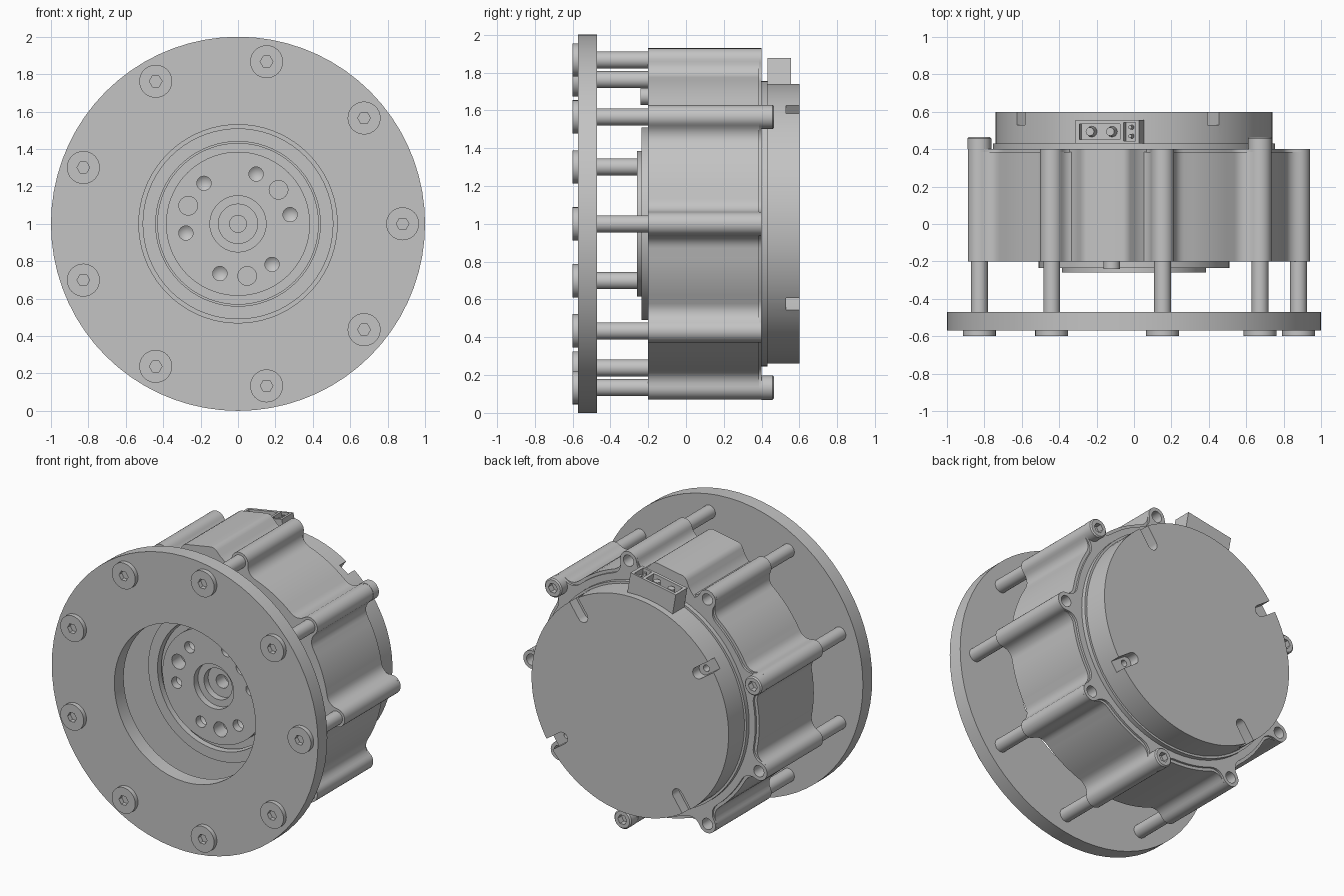
import bpy, bmesh
from math import sin, cos, pi, radians, atan2, acos
from mathutils import Vector, Matrix

cube = bpy.data.objects.get("Cube")
if cube:
    bpy.data.objects.remove(cube)

metal = bpy.data.materials.new("plain_grey_metal")
metal.use_nodes = True
GREY = (0.55, 0.55, 0.55, 1)
metal.diffuse_color = GREY
metal.node_tree.nodes["Principled BSDF"].inputs["Base Color"].default_value = GREY

AXIS_Z = 1.0
BOLT_R = 0.88
STEP = radians(40)


def polar(r, a):
    return r * cos(a), r * sin(a)


def finish(name, bm, x=0, z=0, tilt=0):
    """Turn a bmesh into an object placed relative to the main axis."""
    bmesh.ops.recalc_face_normals(bm, faces=bm.faces)
    mesh = bpy.data.meshes.new(name)
    bm.to_mesh(mesh)
    bm.free()
    mesh.materials.append(metal)
    obj = bpy.data.objects.new(name, mesh)
    obj.location = (x, 0, AXIS_Z + z)
    obj.rotation_euler.y = tilt
    bpy.context.collection.objects.link(obj)
    return obj


def lathe(name, profile, segs=72, closed=False, **place):
    """Spin (radius, y) points around the y axis."""
    bm = bmesh.new()
    verts = [bm.verts.new((r, y, 0)) for r, y in profile]
    edges = [bm.edges.new(p) for p in zip(verts, verts[1:])]
    if closed:
        edges.append(bm.edges.new((verts[-1], verts[0])))
    bmesh.ops.spin(bm, geom=verts + edges, cent=(0, 0, 0), axis=(0, 1, 0),
                   angle=2 * pi, steps=segs)
    bmesh.ops.remove_doubles(bm, verts=bm.verts, dist=1e-5)
    return finish(name, bm, **place)


def prism(name, outline, y0, y1, **place):
    """Extrude an (x, z) outline along y."""
    bm = bmesh.new()
    face = bm.faces.new([bm.verts.new((x, y0, z)) for x, z in outline])
    new = bmesh.ops.extrude_face_region(bm, geom=[face])["geom"]
    moved = [v for v in new if isinstance(v, bmesh.types.BMVert)]
    bmesh.ops.translate(bm, verts=moved, vec=(0, y1 - y0, 0))
    return finish(name, bm, **place)


def cyl(name, r, y0, y1, segs=24, **place):
    return prism(name, [polar(r, 2 * pi * i / segs) for i in range(segs)], y0, y1, **place)


def box(name, x0, x1, y0, y1, z0, z1, **place):
    return prism(name, [(x0, z0), (x1, z0), (x1, z1), (x0, z1)], y0, y1, **place)


def cut(obj, cutters):
    """Subtract the cutters, bake the result and drop the cutters."""
    for c in cutters:
        c.hide_render = True
        m = obj.modifiers.new("cut", "BOOLEAN")
        m.operation, m.solver, m.object = "DIFFERENCE", "EXACT", c
    bpy.context.view_layer.update()
    dg = bpy.context.evaluated_depsgraph_get()
    mesh = bpy.data.meshes.new_from_object(obj.evaluated_get(dg))
    obj.modifiers.clear()
    obj.data = mesh
    for c in cutters:
        bpy.data.objects.remove(c)


def copy_to(obj, name, r, a):
    x, z = polar(r, a)
    new = bpy.data.objects.new(name, obj.data)
    new.location = (x, 0, AXIS_Z + z)
    bpy.context.collection.objects.link(new)


def arc(cx, cy, r, a0, a1, n):
    return [(cx + r * cos(a0 + (a1 - a0) * i / n), cy + r * sin(a0 + (a1 - a0) * i / n))
            for i in range(n + 1)]


def lobed_outline(wall, boss=0.062, fil=0.08):
    """Round wall with nine bolt bosses blended in by fillets."""
    half = acos(((wall + fil) ** 2 + BOLT_R ** 2 - (boss + fil) ** 2)
                / (2 * BOLT_R * (wall + fil)))
    fx, fy = polar(wall + fil, -half)
    toward = atan2(-fy, BOLT_R - fx)
    fillet = arc(fx, fy, fil, pi - half, toward, 6)
    lobe = fillet + arc(BOLT_R, 0, boss, toward - pi, pi - toward, 14)[1:-1]
    lobe += [(x, -y) for x, y in reversed(fillet)]
    lobe += arc(0, 0, wall, half, STEP - half, 6)[1:-1]
    return [tuple(Matrix.Rotation(k * STEP, 2) @ Vector(p)) for k in range(9) for p in lobe]


# Front mounting ring
lathe("mounting_ring", [(0.53, -0.57), (1, -0.57), (1, -0.47), (0.53, -0.47)], closed=True)

# Nine long mounting bolts with hex sockets
bolt = lathe("mounting_bolt_1", [(0, -0.6), (0.088, -0.6), (0.088, -0.57),
                                 (0.045, -0.57), (0.045, -0.15), (0, -0.15)], 32, x=BOLT_R)
cut(bolt, [cyl("hex_cutter", 0.034, -0.7, -0.56, 6, x=BOLT_R)])
for k in range(1, 9):
    copy_to(bolt, f"mounting_bolt_{k + 1}", BOLT_R, k * STEP)

# Housing with a slightly narrower rear rim
housing = prism("housing", lobed_outline(0.82), -0.2, 0.385)
rim = prism("housing_rear_rim", lobed_outline(0.8), 0.385, 0.4)


def boss_holes():
    return [cyl("boss_hole_cutter", 0.038, 0.28, 0.5, x=BOLT_R * cos(k * STEP),
                z=BOLT_R * sin(k * STEP)) for k in range(9)]


cut(rim, boss_holes())
cut(housing, boss_holes() + [cyl("centre_pocket_cutter", 0.48, -0.3, -0.05, 72)])

# Cable hump on top of the housing, between two bosses
TILT = radians(-10)
flank = [(0.21, 0.74), (0.21, 0.8), (0.18, 0.822), (0.155, 0.85), (0.135, 0.882),
         (0.12, 0.898), (0.1, 0.905)]
prism("cable_hump", flank + [(-x, z) for x, z in reversed(flank)], -0.2, 0.4, tilt=TILT)

# Small locating pin on the front of the housing
px, pz = polar(0.685, radians(100))
cyl("locating_pin", 0.045, -0.24, -0.15, x=px, z=pz)

# Front bearing ring
lathe("bearing_ring", [(0.44, -0.1), (0.44, -0.235), (0.51, -0.235),
                       (0.51, -0.19), (0.47, -0.19), (0.47, -0.1)], closed=True)

# Output flange with stepped centre bore and a circle of holes
flange = lathe("output_flange", [(0, -0.08), (0.045, -0.08), (0.045, -0.17), (0.105, -0.17),
                                 (0.105, -0.215), (0.15, -0.215), (0.15, -0.26),
                                 (0.385, -0.26), (0.385, -0.205), (0.432, -0.205),
                                 (0.432, -0.05), (0, -0.05)])
drills = []
for k in range(3):
    mid = radians(40 + 120 * k)
    for off, r in ((-30, 0.038), (0, 0.05), (30, 0.038)):
        x, z = polar(0.283, mid + radians(off))
        if off:
            drill = lathe("tapped_hole_cutter", [(0, -0.3), (r, -0.3), (r, -0.21), (0, -0.18)],
                          24, x=x, z=z)
        else:
            drill = cyl("dowel_hole_cutter", r, -0.3, -0.16, x=x, z=z)
        drills.append(drill)
cut(flange, drills)

# Rear cover with four slotted screw pockets
lathe("cover_step", [(0, 0.38), (0.755, 0.38), (0.755, 0.43), (0, 0.43)])
cover = lathe("rear_cover", [(0, 0.41), (0.74, 0.41), (0.74, 0.6), (0, 0.6)], 96)
slots = []
for k in range(4):
    a = radians(55 + 90 * k)
    round_end = arc(0.62, 0, 0.038, pi / 2, 3 * pi / 2, 10)
    slot = round_end + [(0.8, -0.038), (0.8, 0.038)]
    slots.append(prism("slot_cutter", slot, 0.53, 0.65, tilt=-a))
    x, z = polar(0.64, a)
    slots.append(cyl("screw_hole_cutter", 0.022, 0.46, 0.56, 16, x=x, z=z))
cut(cover, slots)

# Three rear cap screws
sx, sz = polar(BOLT_R, STEP)
screw = lathe("cap_screw_1", [(0, 0.3), (0.036, 0.3), (0.036, 0.4), (0.064, 0.4), (0.064, 0.458),
                              (0.056, 0.466), (0, 0.466)], 32, x=sx, z=sz)
cut(screw, [cyl("hex_cutter", 0.034, 0.425, 0.55, 6, x=sx, z=sz)])
for k in (1, 2):
    copy_to(screw, f"cap_screw_{k + 1}", BOLT_R, STEP + k * radians(120))

# Connector: shell with two cavities facing outward
shell = box("connector_shell", -0.165, 0.18, 0.43, 0.555, 0.68, 0.86, tilt=TILT)
cut(shell, [box("power_cavity_cutter", -0.145, 0.075, 0.452, 0.535, 0.79, 0.95, tilt=TILT),
            box("signal_cavity_cutter", 0.095, 0.16, 0.445, 0.542, 0.79, 0.95, tilt=TILT)])


def pin(name, t, y, r, top):
    """Upright pin in the connector's tilted frame."""
    bm = bmesh.new()
    bmesh.ops.create_cone(bm, cap_ends=True, segments=16, radius1=r, radius2=r * 0.7,
                          depth=top - 0.76, matrix=Matrix.Translation((t, y, (top + 0.76) / 2)))
    finish(name, bm, tilt=TILT)


for i, t in enumerate((-0.09, 0.02)):
    pin(f"power_pin_{i + 1}", t, 0.494, 0.032, 0.85)
for i, y in enumerate((0.47, 0.517)):
    pin(f"signal_pin_{i + 1}", 0.128, y, 0.014, 0.85)

# Smooth round walls, keep hard edges
for o in bpy.context.scene.objects:
    o.select_set(o.type == "MESH")
bpy.context.view_layer.objects.active = housing
bpy.ops.object.shade_smooth_by_angle(angle=radians(30))
